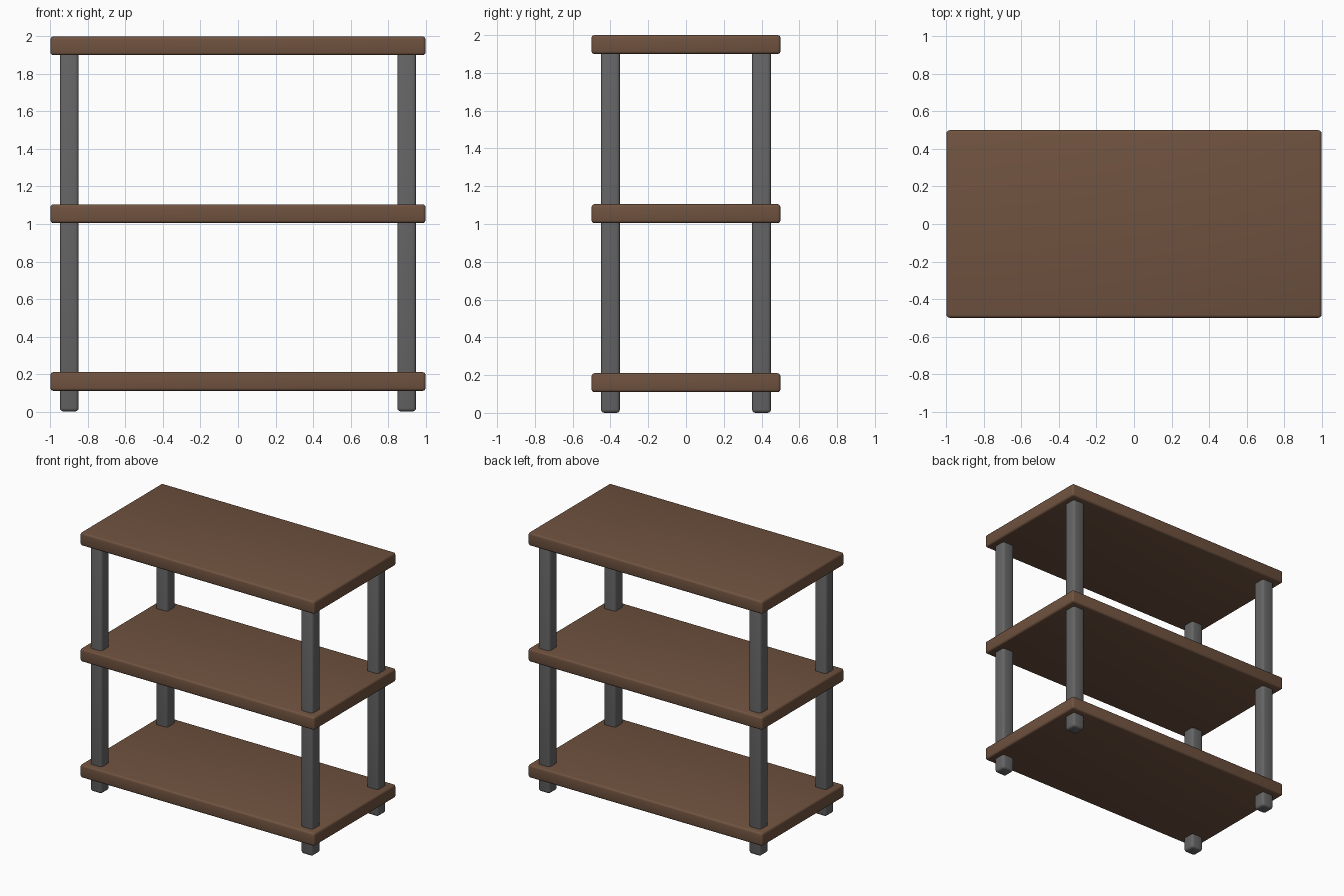
import bpy

if "Cube" in bpy.data.objects:
    bpy.data.objects.remove(bpy.data.objects["Cube"])


def material(name, rgb):
    m = bpy.data.materials.new(name)
    m.diffuse_color = (*rgb, 1.0)
    m.use_nodes = True
    m.node_tree.nodes["Principled BSDF"].inputs["Base Color"].default_value = m.diffuse_color
    return m


wood = material("brown wood", (0.16, 0.085, 0.05))
metal = material("grey metal", (0.13, 0.13, 0.13))


def rounded_box(name, center, size, bevel, mat):
    bpy.ops.mesh.primitive_cube_add(size=1, location=center)
    ob = bpy.context.object
    ob.name = name
    ob.scale = size
    bpy.ops.object.transform_apply(location=False, rotation=False, scale=True)
    mod = ob.modifiers.new("Bevel", 'BEVEL')
    mod.width = bevel
    mod.segments = 3
    bpy.ops.object.modifier_apply(modifier=mod.name)
    bpy.ops.object.shade_smooth_by_angle()
    ob.data.materials.append(mat)
    return ob


# Three equal shelves
for name, z in (("bottom", 0.16), ("middle", 1.055), ("top", 1.95)):
    rounded_box(name + "_shelf", (0, 0, z), (2.0, 1.0, 0.1), 0.015, wood)

# Four posts running from the floor into the top shelf
for side, x in (("left", -0.9), ("right", 0.9)):
    for end, y in (("front", -0.4), ("back", 0.4)):
        rounded_box(f"{end}_{side}_post", (x, y, 0.975), (0.1, 0.1, 1.95), 0.018, metal)
